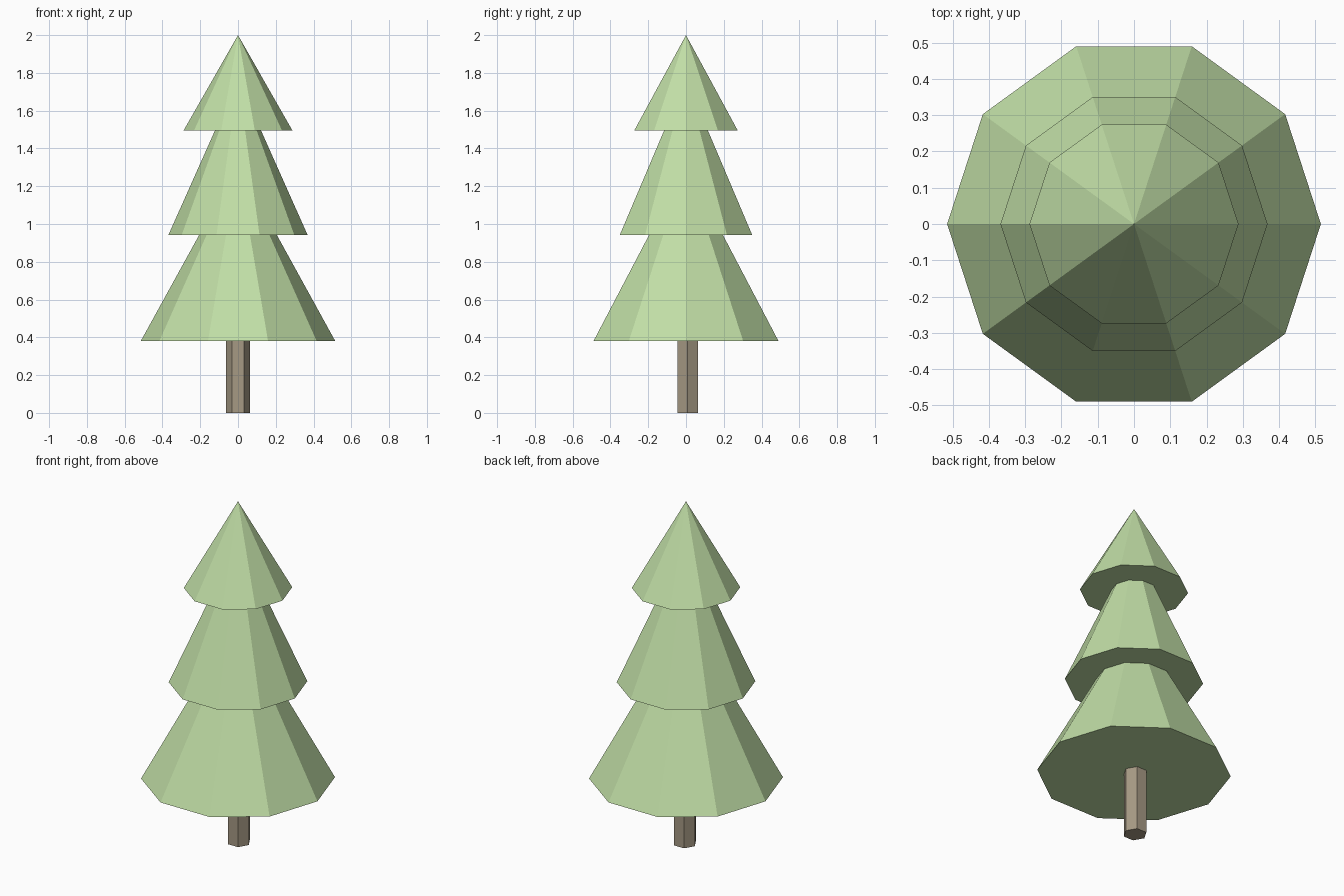
import bpy, bmesh, math

if "Cube" in bpy.data.objects:
    bpy.data.objects.remove(bpy.data.objects["Cube"])


def material(name, rgb):
    m = bpy.data.materials.new(name)
    m.diffuse_color = (*rgb, 1)
    m.use_nodes = True
    m.node_tree.nodes["Principled BSDF"].inputs["Base Color"].default_value = m.diffuse_color
    return m


def lathe(name, profile, sides, mat, centre=(0, 0)):
    """Flat-faced closed solid from (radius, z) rings; radius 0 makes a tip."""
    bm = bmesh.new()
    rings = []
    for r, z in profile:
        count = sides if r > 0 else 1
        rings.append([bm.verts.new((centre[0] + r * math.cos(math.tau * i / sides),
                                    centre[1] + r * math.sin(math.tau * i / sides), z))
                      for i in range(count)])
    for a, b in zip(rings, rings[1:]):
        for i in range(sides):
            j = (i + 1) % sides
            if len(b) == 1:
                bm.faces.new((a[i], a[j], b[0]))
            else:
                bm.faces.new((a[i], a[j], b[j], b[i]))
    for ring in (rings[0], rings[-1]):
        if len(ring) > 1:
            bm.faces.new(ring)
    bmesh.ops.recalc_face_normals(bm, faces=bm.faces)
    mesh = bpy.data.meshes.new(name)
    bm.to_mesh(mesh)
    bm.free()
    mesh.materials.append(mat)
    obj = bpy.data.objects.new(name, mesh)
    bpy.context.collection.objects.link(obj)
    return obj


green = material("needles", (0.53, 0.73, 0.38))
brown = material("bark", (0.38, 0.32, 0.23))

# Three stacked ten-sided tiers with flat undersides, ending in a tip
lathe("foliage", [(0.515, 0.38), (0.205, 0.943), (0.368, 0.943),
                  (0.122, 1.495), (0.288, 1.495), (0, 2.0)], 10, green)

# Six-sided trunk, set slightly towards the back
lathe("trunk", [(0.0635, 0), (0.0635, 0.40)], 6, brown, (0, 0.009))
